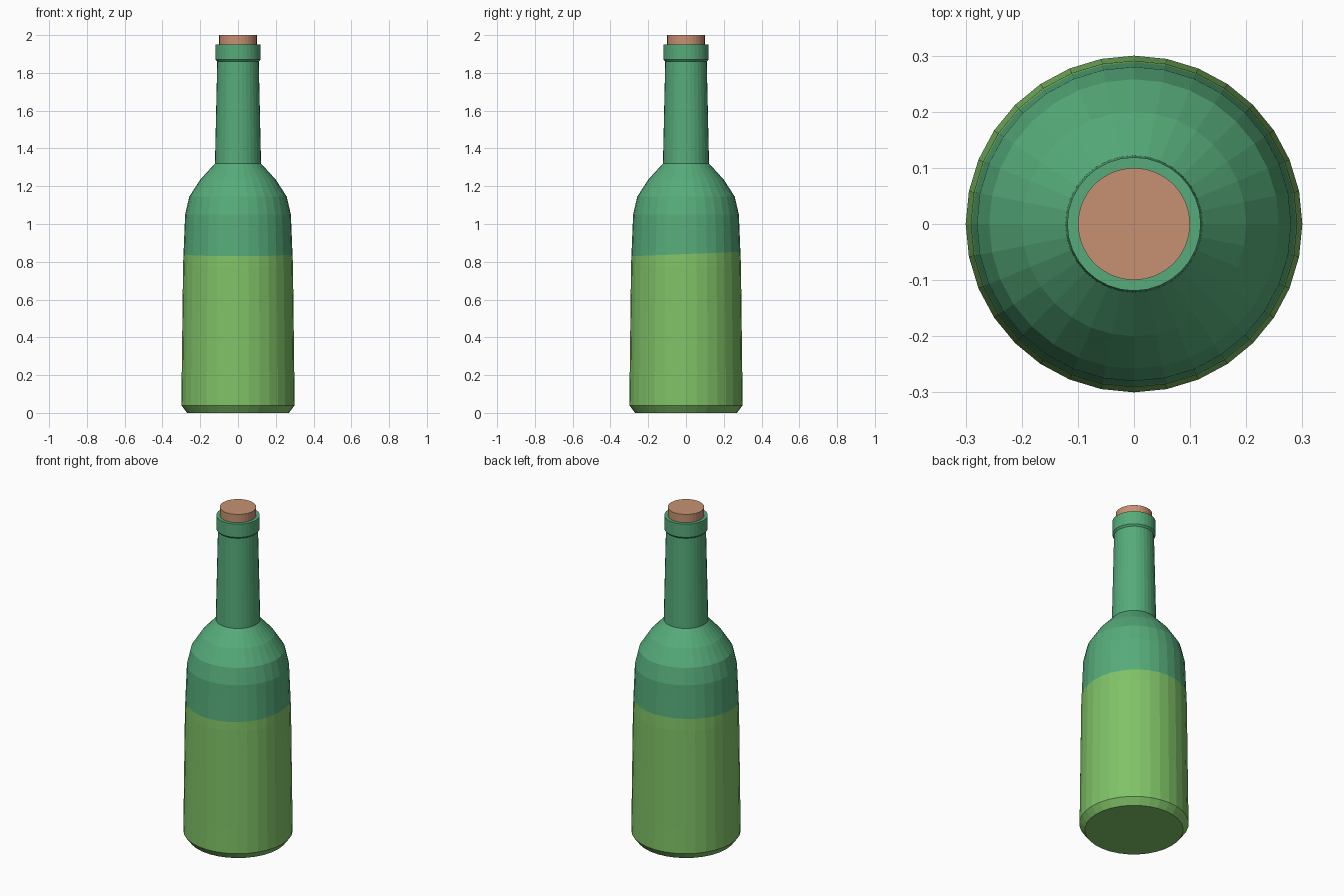
import bpy, bmesh, math
from mathutils import Vector

if "Cube" in bpy.data.objects:
    bpy.data.objects.remove(bpy.data.objects["Cube"])

SIDES = 32

def material(name, rgb):
    m = bpy.data.materials.new(name)
    m.diffuse_color = (*rgb, 1)
    m.use_nodes = True
    m.node_tree.nodes["Principled BSDF"].inputs["Base Color"].default_value = m.diffuse_color
    return m

glass = material("green glass", (0.093, 0.41, 0.195))
wine = material("lime liquid", (0.215, 0.54, 0.135))
cork_mat = material("cork tan", (0.57, 0.285, 0.168))

def lathe(name, profile, mats, split=None):
    """Spin a (radius, z) profile about z; split = tilted plane dividing two colours."""
    bm = bmesh.new()
    rings = []
    for r, z in profile:
        rings.append([bm.verts.new((r * math.cos(2 * math.pi * i / SIDES),
                                    r * math.sin(2 * math.pi * i / SIDES), z))
                      for i in range(SIDES)])
    for a, b in zip(rings, rings[1:]):
        for i in range(SIDES):
            j = (i + 1) % SIDES
            bm.faces.new((a[i], a[j], b[j], b[i]))
    bm.faces.new(rings[0][::-1])
    bm.faces.new(rings[-1])
    if split:
        co, no = split
        bmesh.ops.bisect_plane(bm, geom=bm.verts[:] + bm.edges[:] + bm.faces[:],
                               plane_co=co, plane_no=no)
        for f in bm.faces:
            f.material_index = int((f.calc_center_median() - co).dot(no) < 0)
    me = bpy.data.meshes.new(name)
    bm.to_mesh(me)
    bm.free()
    for m in mats:
        me.materials.append(m)
    ob = bpy.data.objects.new(name, me)
    bpy.context.collection.objects.link(ob)
    return ob

# Bottle: body, shoulder, neck and lip, with a slightly tilted fill line
lathe("bottle",
      [(0.27, 0), (0.30, 0.04), (0.298, 0.2), (0.291, 0.78), (0.28, 1.05),
       (0.258, 1.145), (0.20, 1.235), (0.122, 1.32), (0.11, 1.86),
       (0.119, 1.87), (0.119, 1.95), (0.09, 1.95)],
      [glass, wine],
      (Vector((0, 0, 0.841)), Vector((0, -0.04, 1)).normalized()))

# Cork stopper
lathe("cork", [(0.10, 1.90), (0.10, 2.0)], [cork_mat])
